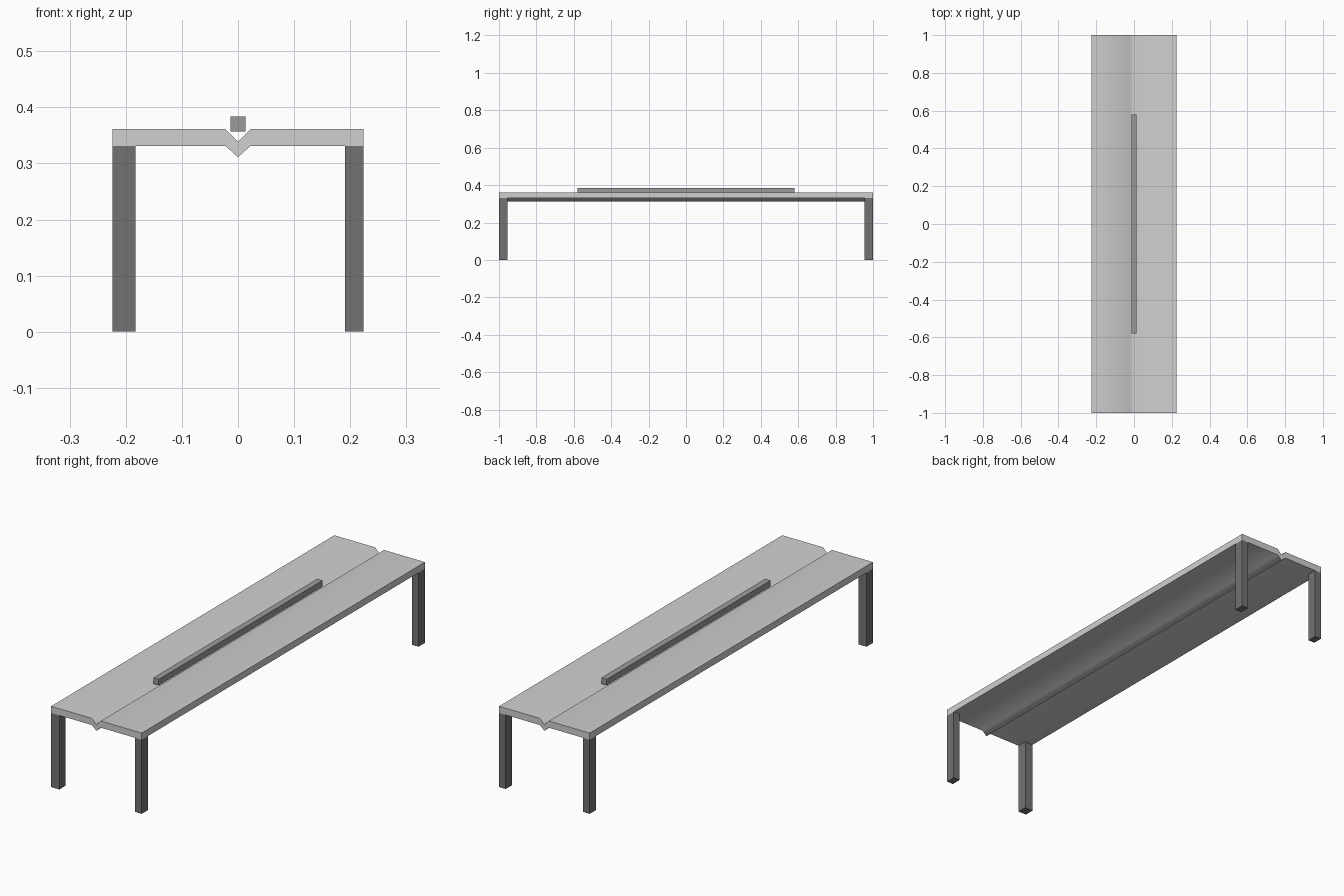
import bpy, bmesh

if "Cube" in bpy.data.objects:
    bpy.data.objects.remove(bpy.data.objects["Cube"])


def material(name, v):
    m = bpy.data.materials.new(name)
    m.diffuse_color = (v, v, v, 1)
    m.use_nodes = True
    m.node_tree.nodes["Principled BSDF"].inputs["Base Color"].default_value = m.diffuse_color
    return m


light_grey = material("light grey", 0.63)
mid_grey = material("mid grey", 0.33)
dark_grey = material("dark grey", 0.17)


def add_object(name, bm, mat):
    bmesh.ops.recalc_face_normals(bm, faces=bm.faces)
    mesh = bpy.data.meshes.new(name)
    bm.to_mesh(mesh)
    bm.free()
    mesh.materials.append(mat)
    ob = bpy.data.objects.new(name, mesh)
    bpy.context.collection.objects.link(ob)
    return ob


def box(name, lo, hi, mat):
    bm = bmesh.new()
    bmesh.ops.create_cube(bm, size=1)
    for v in bm.verts:
        v.co = [l + (c + 0.5) * (h - l) for c, l, h in zip(v.co, lo, hi)]
    return add_object(name, bm, mat)


W, G, TOP, BOTTOM = 0.224, 0.022, 0.361, 0.331

# Table top: V-grooved profile extruded along the whole length
upper = [(-W, TOP), (-G, TOP), (0, 0.339), (G, TOP), (W, TOP)]
lower = [(W, BOTTOM), (G, BOTTOM), (0, 0.311), (-G, BOTTOM), (-W, BOTTOM)]
bm = bmesh.new()
rings = [[bm.verts.new((x, y, z)) for x, z in upper + lower] for y in (-1, 1)]
n = len(rings[0])
for i in range(n):
    j = (i + 1) % n
    bm.faces.new((rings[0][i], rings[0][j], rings[1][j], rings[1][i]))
# End caps as strips between upper and lower profile
for ring in rings:
    for i in range(4):
        bm.faces.new((ring[i], ring[i + 1], ring[n - 2 - i], ring[n - 1 - i]))
# Soft shading through the groove, crisp outer borders
bm.normal_update()
for f in bm.faces:
    f.smooth = True
for e in bm.edges:
    a, b = e.verts
    on_end = abs(a.co.y - b.co.y) < 1e-4 and (abs(a.co.z - b.co.z) < 0.0295 or abs(a.co.x) > 0.2)
    on_side = abs(a.co.x) > 0.2 and abs(b.co.x) > 0.2
    e.smooth = not (on_end or on_side)
add_object("table_top", bm, light_grey)

# Square bar resting over the groove
box("centre_bar", (-0.0135, -0.579, 0.357), (0.0135, 0.579, 0.384), mid_grey)

# Corner legs; the front left one is slightly wider
for sx, side in ((-1, "left"), (1, "right")):
    for sy, end in ((-1, "front"), (1, "back")):
        w = 0.041 if (sx, sy) == (-1, -1) else 0.033
        xs = sorted((sx * W, sx * (W - w)))
        ys = sorted((sy * 1.0, sy * 0.955))
        box(f"{end}_{side}_leg", (xs[0], ys[0], 0), (xs[1], ys[1], BOTTOM), dark_grey)
